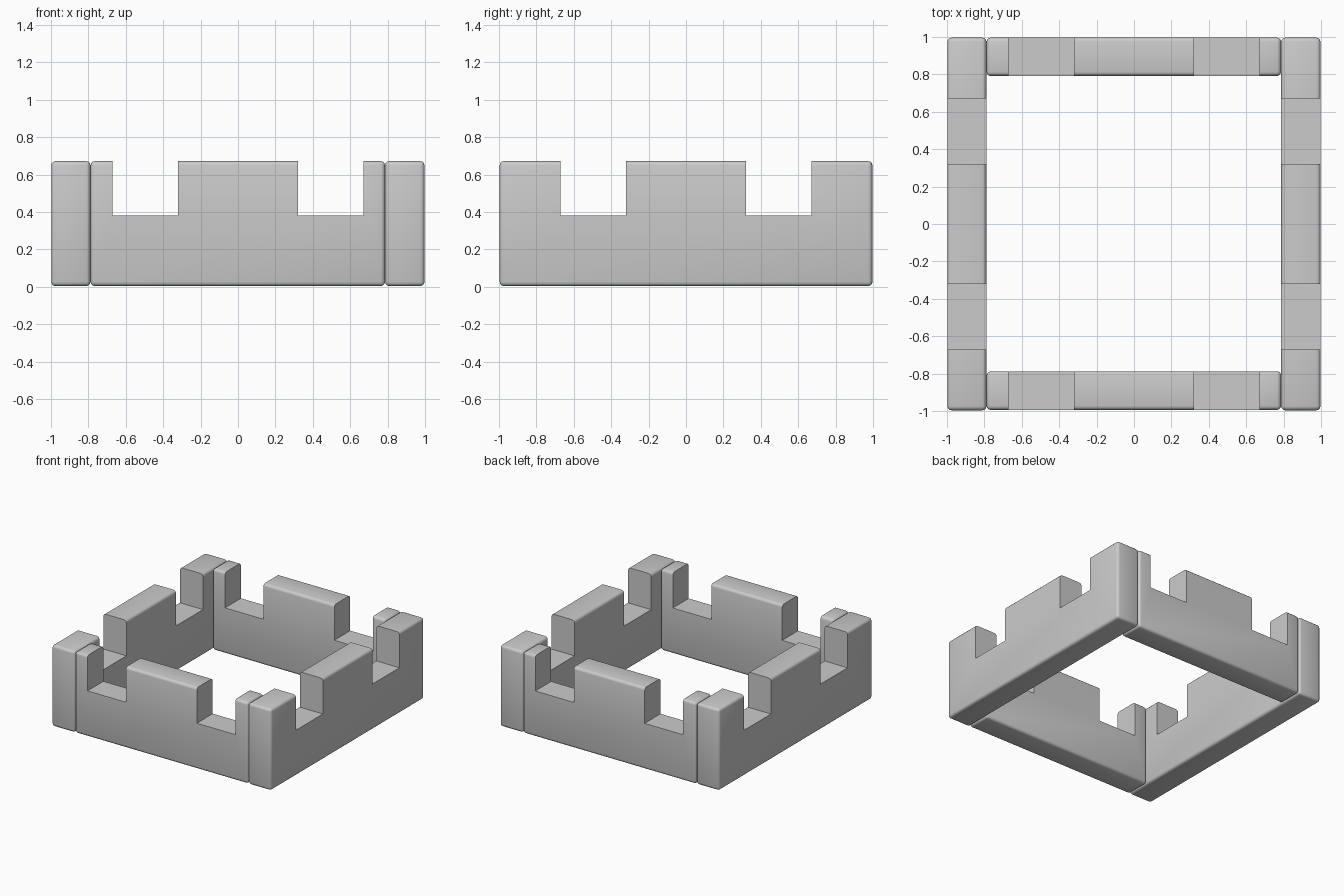
import bpy, bmesh
from mathutils import Vector

if "Cube" in bpy.data.objects:
    bpy.data.objects.remove(bpy.data.objects["Cube"])

Z0, TOP, NOTCH_Z = 0.004, 0.672, 0.381
NOTCH_IN, NOTCH_OUT = 0.322, 0.672


def box(name, lo, hi, bevel=0.0):
    """Axis-aligned box between two corners, optionally with rounded edges."""
    lo, hi = Vector(lo), Vector(hi)
    bm = bmesh.new()
    bmesh.ops.create_cube(bm, size=1)
    for v in bm.verts:
        v.co = (lo + hi) / 2 + Vector(a * b for a, b in zip(v.co, hi - lo))
    if bevel:
        bmesh.ops.bevel(bm, geom=bm.edges[:], offset=bevel, segments=3,
                        profile=0.5, affect='EDGES')
    mesh = bpy.data.meshes.new(name)
    bm.to_mesh(mesh)
    bm.free()
    obj = bpy.data.objects.new(name, mesh)
    bpy.context.collection.objects.link(obj)
    return obj


def wall(name, lo, hi, axis):
    """Rounded wall with two sharp crenel notches along the given axis."""
    obj = box(name, lo, hi, 0.022)
    for s in (-1, 1):
        c_lo, c_hi = [-2, -2, NOTCH_Z], [2, 2, 1]
        c_lo[axis], c_hi[axis] = sorted((s * NOTCH_IN, s * NOTCH_OUT))
        cutter = box("notch_cutter", c_lo, c_hi)
        cutter.hide_render = True
        mod = obj.modifiers.new("notch", 'BOOLEAN')
        mod.operation = 'DIFFERENCE'
        mod.solver = 'EXACT'
        mod.object = cutter
        bpy.context.view_layer.objects.active = obj
        bpy.ops.object.modifier_apply(modifier=mod.name)
        bpy.data.objects.remove(cutter, do_unlink=True)
    bpy.ops.object.select_all(action='DESELECT')
    obj.select_set(True)
    bpy.context.view_layer.objects.active = obj
    bpy.ops.object.shade_smooth_by_angle(angle=0.7)


# Long side walls own the corners
wall("left_wall", (-0.998, -0.996, Z0), (-0.789, 0.996, TOP), 1)
wall("right_wall", (0.787, -0.996, Z0), (0.997, 0.996, TOP), 1)
# Front and back walls fit between them
wall("front_wall", (-0.788, -0.994, Z0), (0.786, -0.788, TOP), 0)
wall("back_wall", (-0.788, 0.791, Z0), (0.786, 0.997, TOP), 0)
